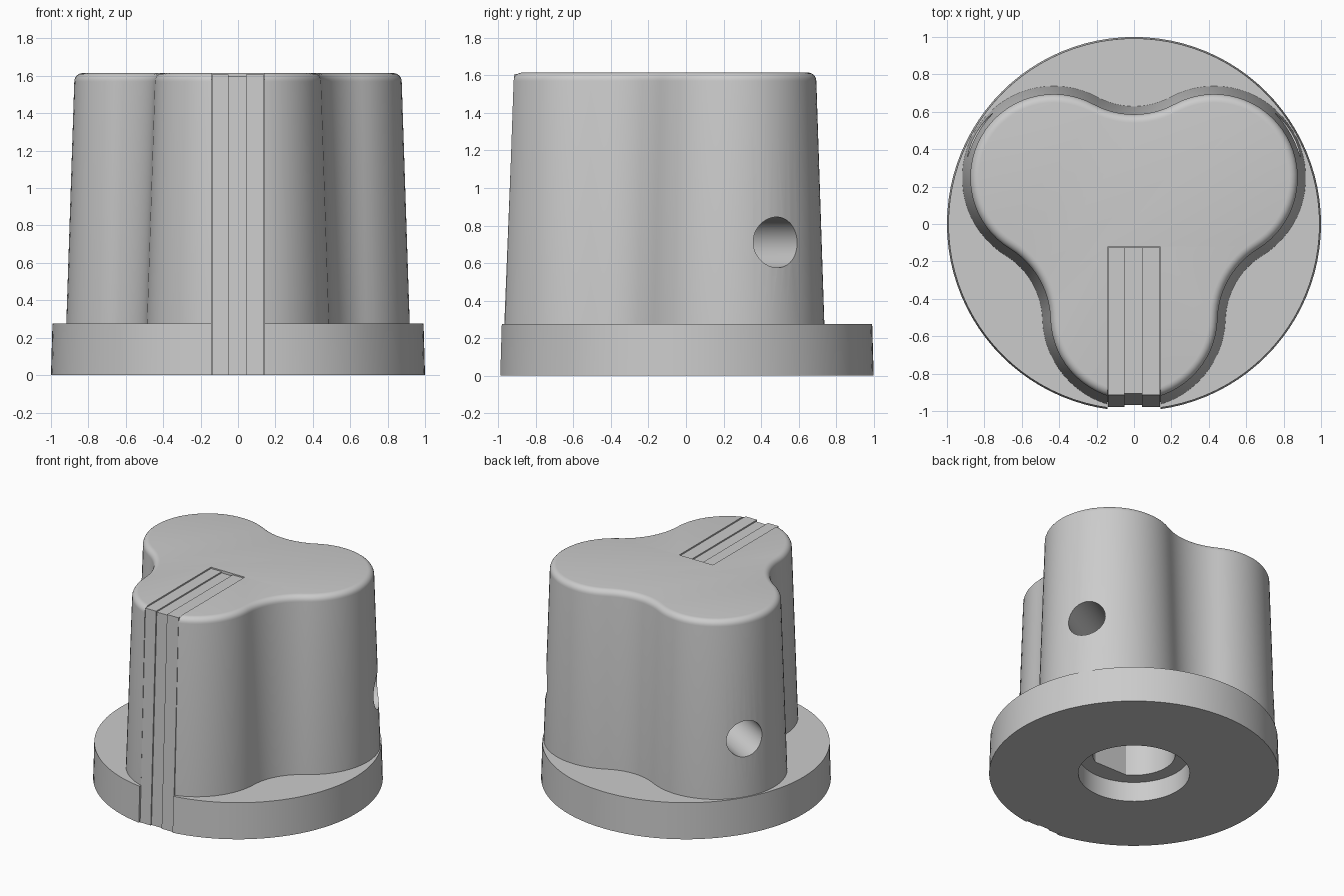
import bpy, bmesh
from math import sin, cos, pi, atan2, hypot, radians, asin
from mathutils import Matrix, Vector

if "Cube" in bpy.data.objects:
    bpy.data.objects.remove(bpy.data.objects["Cube"], do_unlink=True)

grey = bpy.data.materials.new("plain grey")
grey.use_nodes = True
grey.diffuse_color = (0.6, 0.6, 0.6, 1)
grey.node_tree.nodes["Principled BSDF"].inputs["Base Color"].default_value = (0.6, 0.6, 0.6, 1)


def loft(name, rings):
    """Solid through a stack of matching point rings."""
    bm = bmesh.new()
    loops = [[bm.verts.new(p) for p in ring] for ring in rings]
    for low, high in zip(loops, loops[1:]):
        for i in range(len(low)):
            j = (i + 1) % len(low)
            bm.faces.new((low[i], low[j], high[j], high[i]))
    bm.faces.new(loops[0][::-1])
    bm.faces.new(loops[-1])
    bmesh.ops.recalc_face_normals(bm, faces=bm.faces)
    mesh = bpy.data.meshes.new(name)
    bm.to_mesh(mesh)
    bm.free()
    mesh.materials.append(grey)
    obj = bpy.data.objects.new(name, mesh)
    bpy.context.collection.objects.link(obj)
    return obj


def circle(radius, z, n=96):
    return [(radius * cos(2 * pi * i / n), radius * sin(2 * pi * i / n), z) for i in range(n)]


def arc(cx, cy, r, start, end, n):
    return [(cx + r * cos(start + (end - start) * i / n),
             cy + r * sin(start + (end - start) * i / n)) for i in range(n + 1)]


# Three-lobed grip outline, shrunk inwards by an even inset
LOBE_R, LOBE_D, VALLEY_D = 0.49, 0.495, 1.04


def trefoil(inset, z):
    dx, dy = VALLEY_D * cos(pi / 3) - LOBE_D, VALLEY_D * sin(pi / 3)
    swing = atan2(dy, dx)
    valley_r = hypot(dx, dy) - LOBE_R
    points = []
    for k in range(3):
        t = -pi / 2 + k * 2 * pi / 3
        points += arc(LOBE_D * cos(t), LOBE_D * sin(t), LOBE_R - inset, t - swing, t + swing, 32)
        v = t + pi / 3
        points += arc(VALLEY_D * cos(v), VALLEY_D * sin(v), valley_r + inset,
                      t + pi + swing, t + 5 * pi / 3 - swing, 12)[1:-1]
    return [(x, y, z) for x, y in points]


# Tapered grip with a rounded top edge
TOP, ROUND = 1.615, 0.045
rings = [trefoil(0, 0.2), trefoil(0, 0.27)]
for i in range(7):
    a = i / 6 * pi / 2
    rings.append(trefoil(0.043 + ROUND * (1 - cos(a)), TOP - ROUND + ROUND * sin(a)))
grip = loft("grip", rings)

# Base flange
flange = loft("base_flange", [circle(1, 0), circle(0.992, 0.275)])


# Pointer strip: an L seen from the side, running over the top and down the front
def slab(name, x0, x1, profile):
    return loft(name, [[(x, y, z) for y, z in profile] for x in (x0, x1)])


def front(z, depth):
    return -0.987 + 0.04 * z + depth


def bar(name, x0, x1, depth):
    top, inner, back = TOP - depth, TOP - 0.06, -0.125
    return slab(name, x0, x1, [
        (front(0, depth), 0), (front(top, depth), top), (back, top),
        (back, inner), (front(inner, 0.06), inner), (front(0, 0.06), 0)])


bar("pointer_bar_right", -0.139, -0.05, 0.008)
bar("pointer_bar_left", 0.042, 0.139, 0.008)
bar("pointer_groove", -0.05, 0.042, 0.018)

# Cutters: pointer slot, counterbore, flat-sided shaft bore, two radial holes
floor = TOP - 0.035
cutters = [
    slab("slot_cutter", -0.142, 0.142, [
        (front(-0.1, 0.035), -0.1), (front(floor, 0.035), floor), (-0.122, floor),
        (-0.122, 1.8), (-1.2, 1.8), (-1.2, -0.1)]),
    loft("counterbore_cutter", [circle(0.385, -0.1), circle(0.385, 0.15)]),
]
BORE, FLAT = 0.285, 0.25
edge = asin(FLAT / BORE)
d_shape = arc(0, 0, BORE, -edge, pi + edge, 48)
cutters.append(loft("shaft_bore_cutter", [[(x, y, z) for x, y in d_shape] for z in (0.1, 1.3)]))
for angle in (30, 150):
    a = radians(angle)
    hole = loft("radial_hole_cutter", [circle(0.135, 0.15, 48), circle(0.135, 1.3, 48)])
    aim = Vector((cos(a), sin(a), 0)).to_track_quat('Z', 'Y').to_matrix().to_4x4()
    hole.data.transform(Matrix.Translation((0, 0, 0.71)) @ aim)
    cutters.append(hole)

for body in (grip, flange):
    bpy.ops.object.select_all(action='DESELECT')
    body.select_set(True)
    bpy.context.view_layer.objects.active = body
    for cutter in cutters:
        if body is flange and cutter.name.startswith("radial"):
            continue
        mod = body.modifiers.new("cut", 'BOOLEAN')
        mod.operation, mod.solver, mod.object = 'DIFFERENCE', 'EXACT', cutter
        bpy.ops.object.modifier_apply(modifier=mod.name)
    bpy.ops.object.shade_smooth_by_angle(angle=radians(30))

for cutter in cutters:
    bpy.data.objects.remove(cutter, do_unlink=True)
